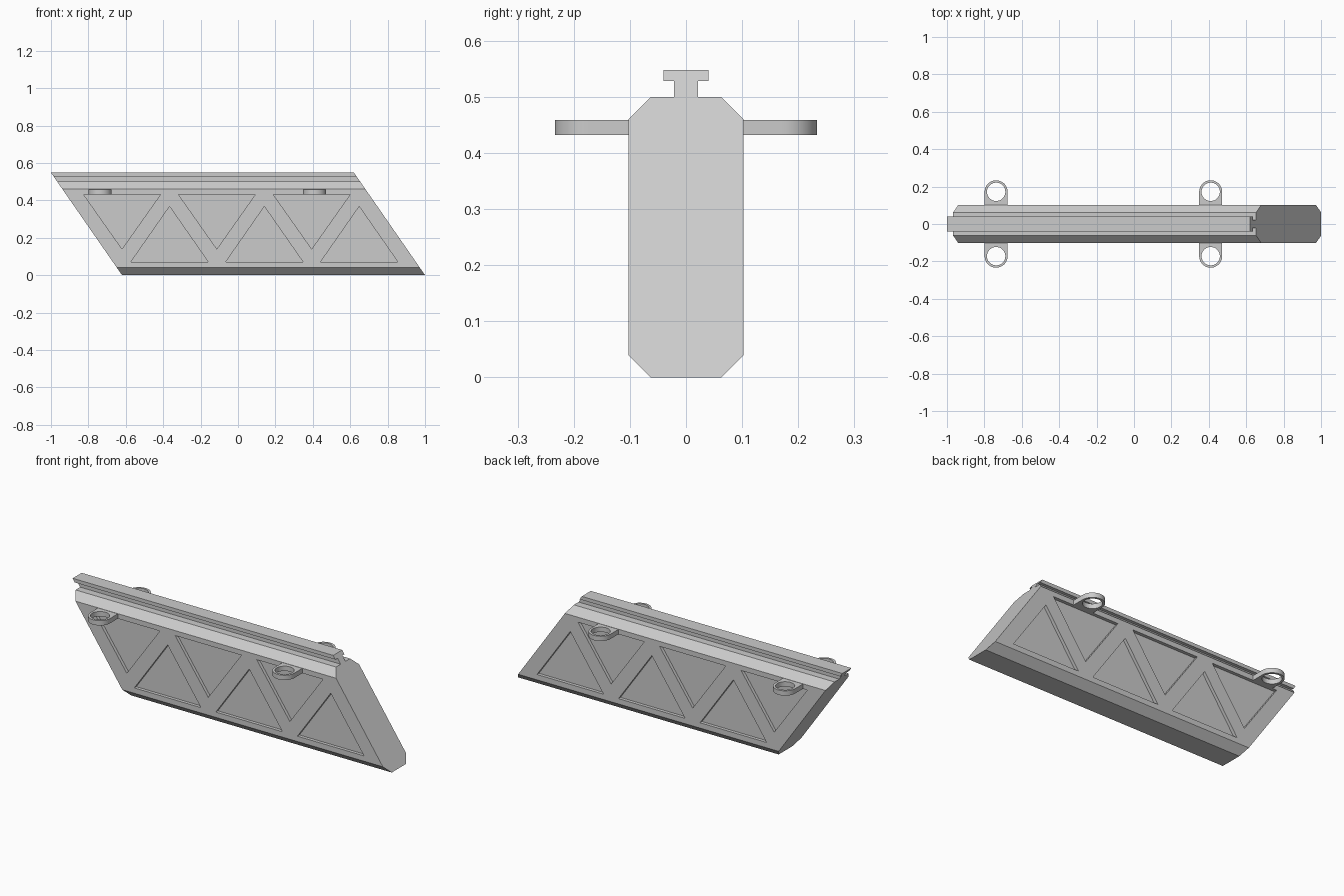
import bpy, bmesh, math

if "Cube" in bpy.data.objects:
    bpy.data.objects.remove(bpy.data.objects["Cube"])

TOP = 0.548
SLOPE = 0.38 / TOP      # ends lean back towards -x with height
HALF_W = 0.1025
RECESS = 0.018


def make_object(name, bm):
    bmesh.ops.recalc_face_normals(bm, faces=bm.faces[:])
    mesh = bpy.data.meshes.new(name)
    bm.to_mesh(mesh)
    bm.free()
    obj = bpy.data.objects.new(name, mesh)
    bpy.context.collection.objects.link(obj)
    return obj


def extrude(bm, faces, offset):
    geom = bmesh.ops.extrude_face_region(bm, geom=faces)["geom"]
    bmesh.ops.translate(bm, vec=offset,
                        verts=[g for g in geom if isinstance(g, bmesh.types.BMVert)])


# Beam: chamfered body with a T-shaped rail, swept along x with slanted ends
half = [(0.0625, 0), (HALF_W, 0.04), (HALF_W, 0.46), (0.0625, 0.5),
        (0.021, 0.5), (0.021, 0.528), (0.04, 0.528), (0.04, TOP)]
profile = half + [(-y, z) for y, z in reversed(half)]
bm = bmesh.new()
face = bm.faces.new([bm.verts.new((-0.62 - z * SLOPE, y, z)) for y, z in profile])
extrude(bm, [face], (1.62, 0, 0))
beam = make_object("beam", bm)

# Triangular recesses on both sides
down = [(-0.826, 0.432), (-0.414, 0.432), (-0.62, 0.14)]
up = [(-0.573, 0.07), (-0.159, 0.07), (-0.366, 0.367)]
bm = bmesh.new()
for side in (-1, 1):
    for i in range(3):
        for tri in (down, up):
            f = bm.faces.new([bm.verts.new((x + i * 0.507, side * (HALF_W - RECESS), z))
                              for x, z in tri])
            extrude(bm, [f], (0, side * 0.1, 0))
cutter = make_object("recess_cutter", bm)
cutter.hide_render = True
mod = beam.modifiers.new("recesses", 'BOOLEAN')
mod.operation = 'DIFFERENCE'
mod.solver = 'EXACT'
mod.object = cutter
bpy.context.view_layer.objects.active = beam
bpy.ops.object.modifier_apply(modifier=mod.name)
bpy.data.objects.remove(cutter)


# Side loops: round-ended tab with a hole
def loop(name, cx, side, cy=0.172, r=0.0615, hole=0.049, z0=0.432, z1=0.459):
    arc = [(r * math.cos(math.pi * i / 24), cy + r * math.sin(math.pi * i / 24))
           for i in range(25)]
    outer = arc + [(-r, 0.093), (r, 0.093)]
    inner = [(hole * math.cos(math.tau * i / 48), cy + hole * math.sin(math.tau * i / 48))
             for i in range(48)]
    bm = bmesh.new()
    edges = []
    for ring in (outer, inner):
        vs = [bm.verts.new((cx + x, side * y, z0)) for x, y in ring]
        edges += [bm.edges.new((vs[i - 1], vs[i])) for i in range(len(vs))]
    bmesh.ops.triangle_fill(bm, use_beauty=True, use_dissolve=False, edges=edges)
    extrude(bm, bm.faces[:], (0, 0, z1 - z0))
    obj = make_object(name, bm)
    bpy.ops.object.select_all(action='DESELECT')
    obj.select_set(True)
    bpy.context.view_layer.objects.active = obj
    bpy.ops.object.shade_smooth_by_angle(angle=math.radians(30))


for x, end in ((-0.737, "left"), (0.41, "right")):
    for side, face_name in ((-1, "front"), (1, "back")):
        loop(f"{face_name}_{end}_loop", x, side)
